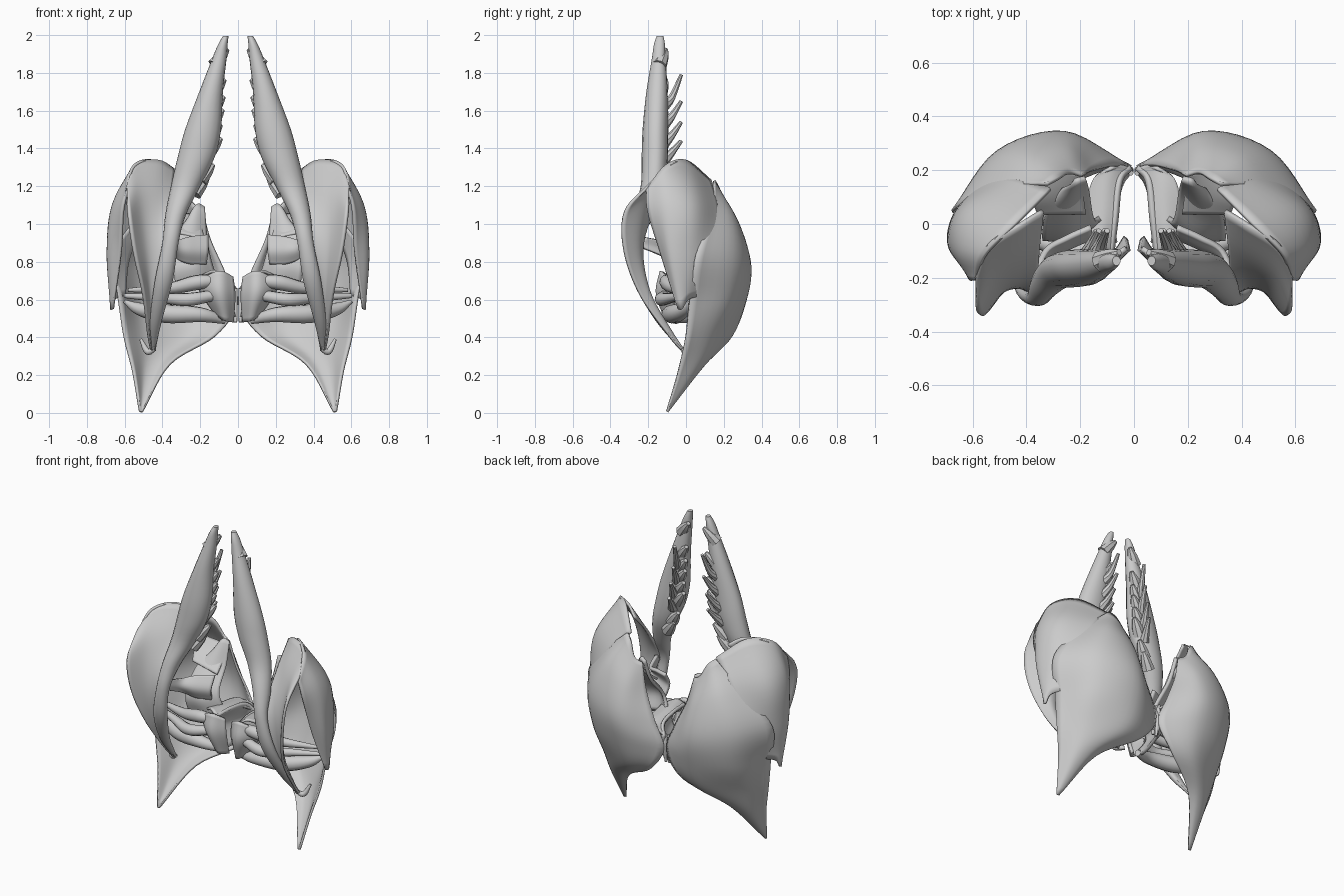
import bpy, bmesh, math
from mathutils import Vector


def spline(pts, n):
    """Sample a Catmull-Rom curve through pts, n steps per span."""
    p = [Vector(q) for q in pts]
    p = [2 * p[0] - p[1]] + p + [2 * p[-1] - p[-2]]
    out = []
    for i in range(1, len(p) - 2):
        a, b, c, d = p[i - 1:i + 3]
        for k in range(n):
            t = k / n
            out.append(0.5 * (2 * b + (c - a) * t + (2 * a - 5 * b + 4 * c - d) * t * t
                              + (3 * b - a - 3 * c + d) * t ** 3))
    return out + [p[-2]]


def make(name, grid, thick=0.0, closed=False):
    """Skin a grid of points, mirror it over x, optionally thicken it."""
    bm = bmesh.new()
    v = [[bm.verts.new(q) for q in row] for row in grid]
    m = len(v[0])
    for a, b in zip(v, v[1:]):
        for j in range(m if closed else m - 1):
            k = (j + 1) % m
            bm.faces.new((a[j], a[k], b[k], b[j]))
    if closed:
        bm.faces.new(v[0])
        bm.faces.new(v[-1])
    bmesh.ops.recalc_face_normals(bm, faces=bm.faces)
    me = bpy.data.meshes.new(name)
    bm.to_mesh(me)
    bm.free()
    ob = bpy.data.objects.new(name, me)
    bpy.context.collection.objects.link(ob)
    if thick:
        s = ob.modifiers.new("thickness", 'SOLIDIFY')
        s.thickness = thick
        s.offset = 0
    ob.modifiers.new("mirror", 'MIRROR').use_mirror_merge = False
    bpy.ops.object.select_all(action='DESELECT')
    ob.select_set(True)
    bpy.context.view_layer.objects.active = ob
    bpy.ops.object.shade_smooth_by_angle(angle=math.radians(40))
    return ob


def sheet(name, rows, thick=0.014, n=6):
    across = [spline(r, n) for r in rows]
    cols = [spline(c, n) for c in zip(*across)]
    return make(name, list(zip(*cols)), thick)


def tube(name, pts, sides=10, n=5):
    """Round strut through (x, y, z, radius) points; ends may be thin."""
    pos = spline([p[:3] for p in pts], n)
    rad = spline([(p[3], 0, 0) for p in pts], n)
    grid = []
    for i, c in enumerate(pos):
        d = (pos[min(i + 1, len(pos) - 1)] - pos[max(i - 1, 0)]).normalized()
        u = d.cross(Vector((0.13, 0.9, 0.42))).normalized()
        w = d.cross(u)
        r = max(rad[i].x, 0.002)
        grid.append([c + r * (math.cos(a) * u + math.sin(a) * w)
                     for a in (2 * math.pi * j / sides for j in range(sides))])
    return make(name, grid, closed=True)


# broad rear gill plate, pointed at the bottom
sheet("rear_plate", [
    [(.19, .18, 1.08), (.24, .19, 1.11), (.28, .17, 1.19), (.32, .15, 1.23)],
    [(.15, .20, .92), (.25, .285, .95), (.40, .25, 1.03), (.51, .13, 1.05)],
    [(.07, .22, .74), (.26, .338, .77), (.50, .27, .82), (.668, .055, .84)],
    [(.012, .21, .57), (.25, .315, .60), (.50, .235, .60), (.63, .02, .60)],
    [(.12, .20, .41), (.28, .24, .41), (.48, .15, .40), (.60, .0, .40)],
    [(.36, .075, .26), (.42, .09, .25), (.50, .05, .23), (.555, -.04, .22)],
    [(.505, -.10, .01), (.51, -.10, .007), (.515, -.10, .007), (.52, -.10, .01)]])

# side cover, domed outward, tucked under the rear plate
sheet("side_cover", [
    [(.587, -.21, 1.18), (.55, -.11, 1.31), (.44, .0, 1.335), (.31, .13, 1.23)],
    [(.61, -.20, 1.06), (.66, -.09, 1.10), (.62, .05, 1.10), (.44, .175, 1.07)],
    [(.62, -.13, .84), (.685, -.08, .85), (.668, .03, .84), (.57, .16, .84)],
    [(.662, -.04, .55), (.67, -.02, .55), (.655, .01, .60), (.60, .07, .62)]])

# forward-bulging cheek leaf
sheet("cheek_leaf", [
    [(.34, .05, 1.29), (.42, .0, 1.335), (.54, -.08, 1.32), (.59, -.20, 1.20)],
    [(.355, -.10, 1.14), (.43, -.14, 1.15), (.52, -.21, 1.13), (.58, -.325, 1.06)],
    [(.36, -.25, .90), (.42, -.23, .90), (.49, -.25, .88), (.55, -.325, .85)],
    [(.38, -.24, .65), (.43, -.205, .65), (.47, -.20, .64), (.50, -.24, .62)],
    [(.42, -.09, .43), (.44, -.08, .43), (.46, -.08, .42), (.475, -.09, .41)],
    [(.44, -.02, .33), (.447, -.015, .33), (.455, -.015, .33), (.46, -.02, .33)]], .016)

# long toothed jaw blade: z, x range, y range
jaw = [(1.995, .05, .08, -.155, -.115), (1.95, .055, .105, -.17, -.105),
       (1.88, .06, .135, -.18, -.10),
       (1.7, .08, .205, -.21, -.085), (1.5, .09, .28, -.23, -.08),
       (1.35, .125, .32, -.235, -.08), (1.2, .20, .355, -.24, -.10),
       (1.05, .275, .385, -.28, -.16), (.9, .315, .40, -.305, -.235),
       (.7, .345, .44, -.28, -.21), (.5, .40, .465, -.17, -.11), (.35, .435, .465, -.045, -.015)]
grid = []
mids = spline([((a + b) / 2, (c + d) / 2, z) for z, a, b, c, d in jaw], 4)
half = spline([((b - a) / 2, (d - c) / 2, 0) for z, a, b, c, d in jaw], 4)
for m, h in zip(mids, half):
    ring = []
    for j in range(16):
        t = 2 * math.pi * j / 16
        ct, st = math.cos(t), math.sin(t)
        ring.append(m + Vector((h.x * ct, h.y * st * (0.8 if st > 0 else 1), 0)))
    grid.append(ring)
make("jaw_blade", grid, closed=True)

# blunt inner teeth (z, x) and a few tall rear teeth (x, z, height)
for z, x in ((1.22, .17), (1.29, .14), (1.43, .10), (1.50, .10), (1.58, .09),
             (1.65, .085), (1.74, .08), (1.90, .065)):
    tube("jaw_tooth", [(x + .06, -.14, z - .06, .04), (x + .02, -.12, z - .01, .03),
                       (x - .01, -.105, z + .025, .012)], 8, 3)
for x, z, h in ((.16, 1.38, .06), (.15, 1.47, .07), (.13, 1.57, .08), (.12, 1.67, .12)):
    tube("rear_tooth", [(x + .02, -.12, z - .05, .03), (x, -.075, z, .02),
                        (x - .02, -.025, z + h, .01)], 8, 3)

# central plates meeting near the midline
sheet("central_front_plate", [
    [(.03, -.09, .72), (.10, -.13, .75), (.19, -.09, .71)],
    [(.02, -.09, .62), (.10, -.15, .63), (.20, -.07, .65)],
    [(.03, -.05, .48), (.07, -.10, .49), (.12, -.06, .53)]], .02)
sheet("central_arch", [
    [(.01, .21, .66), (.02, .21, .59), (.01, .20, .51)],
    [(.05, .16, .72), (.09, .18, .60), (.05, .14, .50)],
    [(.065, .02, .74), (.14, .04, .62), (.08, .0, .48)],
    [(.08, -.11, .73), (.16, -.07, .63), (.08, -.08, .49)]], .02)
sheet("arch_roof", [
    [(.02, .21, .66), (.05, .22, .69), (.08, .21, .72)],
    [(.06, .12, .71), (.10, .16, .72), (.15, .17, .72)],
    [(.075, .0, .73), (.12, .02, .74), (.18, .05, .72)],
    [(.08, -.11, .72), (.13, -.09, .75), (.20, -.04, .72)]])
sheet("inner_plate", [
    [(.18, .17, 1.09), (.22, .16, 1.10), (.26, .13, 1.02)],
    [(.17, .12, .95), (.24, .06, .94), (.33, .04, .93)],
    [(.15, .02, .82), (.23, -.05, .80), (.34, -.05, .78)],
    [(.11, .03, .70), (.20, -.03, .68), (.33, -.03, .66)]], .02)
sheet("inner_shelf", [
    [(.18, .04, .92), (.27, .04, .94), (.36, .04, .96)],
    [(.19, .12, .98), (.28, .11, 1.0), (.38, .10, 1.02)],
    [(.19, .19, 1.05), (.26, .20, 1.05), (.38, .20, 1.06)]])

# horizontal struts across the lower opening
tube("lower_strut", [(.07, -.05, .49, .02), (.2, -.09, .52, .04), (.38, -.06, .525, .05),
                     (.52, .0, .55, .035), (.6, .03, .59, .01)])
tube("middle_strut", [(.14, -.11, .62, .03), (.27, -.13, .60, .035), (.42, -.07, .61, .025),
                      (.60, .0, .62, .012)])
tube("upper_strut", [(.12, -.1, .70, .03), (.22, -.10, .69, .04), (.36, -.06, .66, .03),
                     (.58, .02, .65, .01)])
sheet("cross_brace", [
    [(.16, -.01, .94), (.25, -.05, .93), (.33, -.10, .91), (.37, -.22, .93)],
    [(.16, -.05, .86), (.25, -.09, .86), (.33, -.13, .87), (.37, -.24, .90)],
    [(.17, -.03, .79), (.25, -.06, .79), (.33, -.10, .82), (.37, -.22, .87)]], .02)
tube("joint_hook", [(.44, -.02, .34, .012), (.48, .0, .325, .017), (.515, .02, .39, .008)])
tube("midline_link", [(.012, .19, .66, .01), (.015, .20, .58, .014), (.012, .19, .48, .008)])
